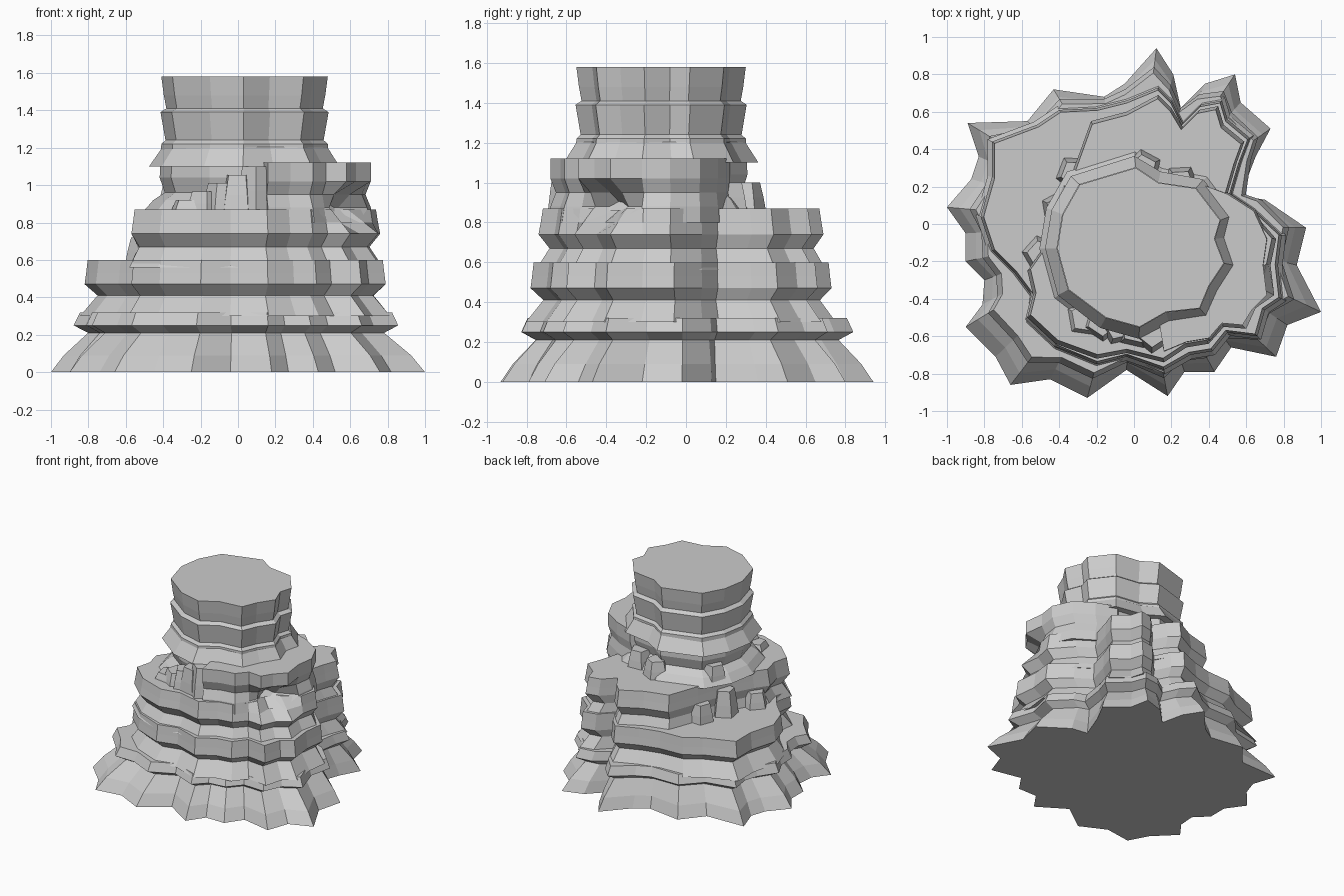
import bpy
import bmesh
import math
from mathutils import Vector

cube = bpy.data.objects.get("Cube")
if cube:
    bpy.data.objects.remove(cube, do_unlink=True)

stone = bpy.data.materials.new("grey stone")
stone.use_nodes = True
stone.diffuse_color = (0.6, 0.6, 0.6, 1)
stone.node_tree.nodes["Principled BSDF"].inputs["Base Color"].default_value = (0.6, 0.6, 0.6, 1)


def finish(name, bm):
    """Turn a bmesh into a flat shaded stone object."""
    bmesh.ops.recalc_face_normals(bm, faces=bm.faces)
    mesh = bpy.data.meshes.new(name)
    bm.to_mesh(mesh)
    bm.free()
    mesh.materials.append(stone)
    obj = bpy.data.objects.new(name, mesh)
    bpy.context.collection.objects.link(obj)
    return obj


def stratum(name, outline, rings, centre=(0, 0), dent=None):
    """Loft an outline through rings of (height, scale, spike softening)."""
    centre = Vector(centre)
    arms = [Vector(p) - centre for p in outline]
    mean = sum(a.length for a in arms) / len(arms)
    bm = bmesh.new()
    loops = []
    for z, scale, soften in rings:
        loop = []
        for arm in arms:
            reach = arm.length + (mean - arm.length) * soften
            p = centre + arm.normalized() * reach * scale
            if dent:
                p *= dent(p, z)
            loop.append(bm.verts.new((p.x, p.y, z)))
        loops.append(loop)
    n = len(arms)
    for low, high in zip(loops, loops[1:]):
        for i in range(n):
            j = (i + 1) % n
            bm.faces.new((low[i], low[j], high[j], high[i]))
    bm.faces.new(loops[0][::-1])
    bm.faces.new(loops[-1])
    return finish(name, bm)


def hollow(p, z):
    """Weathered hollow in the front right cliff."""
    near = max(0, 1 - (p - Vector((.66, -.44))).length / .22)
    depth = max(0, 1 - abs(z - .88) / .14)
    return 1 - .38 * near * depth


# Spiky foot all around, ending in the lowest ledge
foot = [
    (.92, -.02), (.70, .13), (.57, .15), (.65, .36), (.73, .51), (.57, .65),
    (.54, .80), (.38, .75), (.25, .62), (.21, .80), (.12, .94), (-.05, .75),
    (-.16, .68), (-.43, .72), (-.57, .55), (-.89, .54), (-.83, .36), (-.87, .24),
    (-1, .09), (-.90, -.05), (-.90, -.20), (-.80, -.30), (-.81, -.43), (-.90, -.55),
    (-.74, -.71), (-.66, -.86), (-.45, -.83), (-.25, -.93), (-.04, -.78), (.18, -.92),
    (.27, -.79), (.43, -.79), (.52, -.66), (.76, -.71), (.82, -.54), (1, -.47), (.87, -.22),
]
stratum("foot_slope", foot, [
    (0, 1, 0), (.09, .94, .08), (.21, .83, .3), (.25, .91, .3), (.32, .875, .3)])

# Wide terrace at the back and left side
lower = [
    (.79, -.06), (.64, .08), (.52, .16), (.57, .33), (.62, .46), (.50, .56), (.47, .66),
    (.36, .64), (.26, .54), (.20, .66), (.13, .73), (-.04, .66), (-.20, .62), (-.40, .61),
    (-.52, .53), (-.76, .44), (-.76, .25), (-.82, .04), (-.76, -.14), (-.64, -.26),
    (-.55, -.38), (-.57, -.52), (-.42, -.66), (-.20, -.75), (-.04, -.71), (.16, -.78),
    (.30, -.70), (.42, -.68), (.50, -.58), (.66, -.60), (.70, -.46), (.79, -.40), (.77, -.22),
]
stratum("lower_terrace", lower, [
    (.3, 1.03, 0), (.41, .92, .05), (.47, 1, 0), (.53, .99, 0), (.6, .98, 0)])

# Middle terrace, open to the back and the front left
middle = [
    (.76, -.08), (.62, .08), (.50, .16), (.55, .33), (.59, .44), (.48, .53), (.45, .63),
    (.35, .61), (.26, .52), (.20, .62), (.13, .69), (-.04, .60), (-.23, .55), (-.32, .30),
    (-.42, 0), (-.50, -.15), (-.57, -.25), (-.54, -.38), (-.57, -.50), (-.42, -.64),
    (-.20, -.72), (-.04, -.69), (.16, -.74), (.28, -.66), (.40, -.64), (.48, -.55),
    (.60, -.56), (.65, -.45), (.75, -.38), (.73, -.22),
]
stratum("middle_terrace", middle, [
    (.56, 1.02, 0), (.67, .93, .05), (.74, 1, 0), (.80, .985, 0), (.87, .97, 0)], dent=hollow)

# High terrace on the front right
upper = [
    (.71, -.08), (.64, .07), (.50, .16), (.34, .22), (.15, .05), (.02, -.30), (.13, -.50),
    (.16, -.68), (.28, -.63), (.40, -.61), (.47, -.53), (.58, -.54), (.63, -.46),
    (.71, -.38), (.69, -.22),
]
stratum("upper_terrace", upper, [
    (.8, 1.02, 0), (.88, 1, 0), (.95, .96, 0), (1.02, 1, 0), (1.12, 1, 0)], dent=hollow)

# Tall banded column
column = [
    (-.38, .05), (-.29, .21), (.01, .30), (.13, .22), (.33, .19), (.46, .02), (.43, -.08),
    (.48, -.21), (.40, -.33), (.35, -.45), (.17, -.47), (.03, -.55), (-.15, -.50),
    (-.35, -.35), (-.41, -.13),
]
stratum("column", column, [
    (.84, 1.1, 0), (.95, .95, 0), (1.04, 1.02, 0), (1.22, 1, 0), (1.24, .95, 0),
    (1.39, 1.01, 0), (1.41, .94, 0), (1.48, .97, 0), (1.58, 1, 0)], centre=(.035, -.12))

# Sloping scree around the column on the middle terrace
stratum("column_scree", column, [
    (.86, 1.22, .1), (.92, 1.1, .1), (.98, .9, .2)], centre=(.035, -.12))
stratum("high_scree", column, [
    (1.1, 1.15, .1), (1.2, 1, .1), (1.23, .9, .1)], centre=(.06, -.13))


def boulder(name, x, y, base, top, size):
    """Tapered five sided rock."""
    ring = [(x + size * math.cos(a), y + size * math.sin(a))
            for a in (math.tau * i / 5 + x * 9 for i in range(5))]
    stratum(name, ring, [(base, 1.15, 0), ((base + top) / 2, 1, 0), (top, .8, 0)], (x, y))


# Broken steps climbing along the front of the column
for i in range(5):
    boulder("front_step", -.26 + .09 * i, -.50 - .02 * i, .84, .92 + .045 * i, .10)

# Fallen rocks on the back and left ledges
for x, y, top in [(-.32, .27, .74), (-.40, .08, .80), (-.50, -.16, .72)]:
    boulder("ledge_rock", x, y, .58, top, .09)
for x, y in [(.05, .30), (.25, .22), (-.33, .12)]:
    boulder("back_rock", x, y, .85, 1.0, .09)
